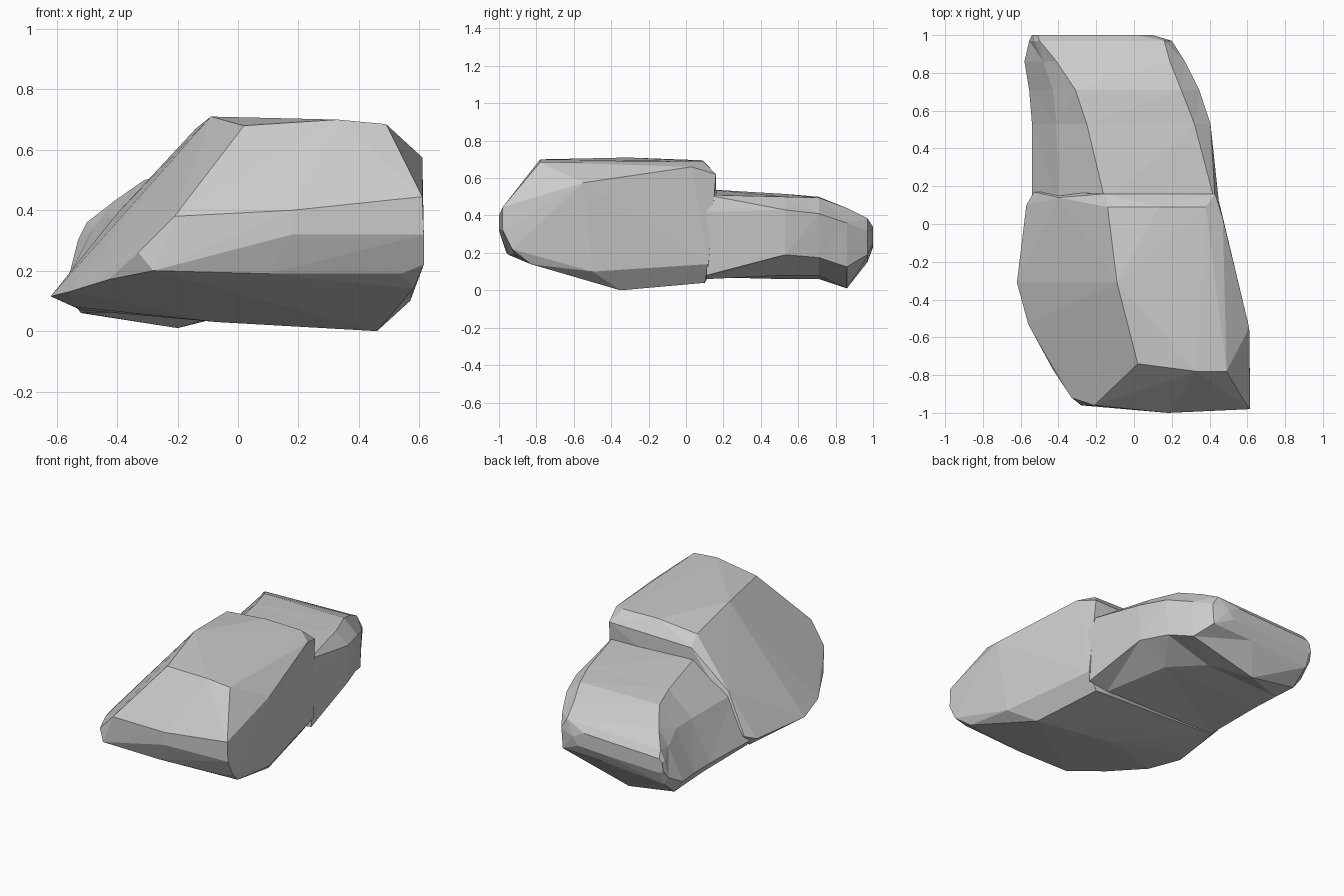
import bpy, bmesh


def finish(name, bm):
    bmesh.ops.recalc_face_normals(bm, faces=bm.faces)
    mesh = bpy.data.meshes.new(name)
    bm.to_mesh(mesh)
    bm.free()
    bpy.context.collection.objects.link(bpy.data.objects.new(name, mesh))


def hull(name, points):
    bm = bmesh.new()
    for p in points:
        bm.verts.new(p)
    res = bmesh.ops.convex_hull(bm, input=bm.verts)
    junk = {g for g in res["geom_interior"] + res["geom_unused"] if isinstance(g, bmesh.types.BMVert)}
    bmesh.ops.delete(bm, geom=list(junk), context='VERTS')
    finish(name, bm)


def loft(name, rings):
    bm = bmesh.new()
    loops = [[bm.verts.new((x, y, z)) for x, z in ring] for y, ring in rings]
    n = len(loops[0])
    for a, b in zip(loops, loops[1:]):
        for i in range(n):
            bm.faces.new((a[i], a[(i + 1) % n], b[(i + 1) % n], b[i]))
    bm.faces.new(loops[0])
    bm.faces.new(loops[-1])
    bmesh.ops.triangulate(bm, faces=bm.faces)
    finish(name, bm)


# Large front boulder: faceted convex block, sloping to the left
hull("front_boulder", [
    # top
    (0.02, -0.74, 0.68), (0.33, -0.78, 0.70), (0.49, -0.78, 0.685),
    (-0.09, -0.31, 0.71), (-0.14, 0.09, 0.67), (0.13, 0.09, 0.695),
    (0.38, 0.09, 0.69), (0.47, 0.03, 0.66), (0.61, -0.55, 0.575),
    # front face
    (-0.21, -0.96, 0.38), (0.18, -1.0, 0.40), (0.61, -0.98, 0.445),
    (0.18, -1.0, 0.32), (0.615, -0.98, 0.32), (-0.33, -0.92, 0.26),
    (-0.28, -0.96, 0.20), (0.10, -0.95, 0.19), (0.54, -0.92, 0.19),
    (0.615, -0.93, 0.22),
    # left edge
    (-0.43, -0.77, 0.17), (-0.56, -0.53, 0.13), (-0.62, -0.31, 0.115),
    (-0.57, 0.10, 0.12), (-0.40, 0.14, 0.39),
    # underside
    (0.58, -0.83, 0.14), (0.57, -0.50, 0.10), (0.46, -0.35, 0.0),
    (-0.07, -0.30, 0.03), (-0.54, -0.20, 0.08),
    (-0.52, 0.10, 0.07), (0.38, 0.10, 0.04),
    # back face at the step
    (-0.15, 0.16, 0.61), (0.43, 0.16, 0.62), (0.45, 0.12, 0.14),
    (-0.53, 0.17, 0.15),
])

# Lower rear boulder with a hollowed underside
loft("rear_boulder", [
    (0.11, [(-.54, .11), (-.40, .36), (-.15, .54), (.43, .51), (.45, .42), (.44, .08), (.30, .06), (-.51, .07)]),
    (0.53, [(-.54, .12), (-.41, .37), (-.25, .515), (.32, .50), (.405, .43), (.40, .19), (.20, .08), (-.50, .06)]),
    (0.71, [(-.555, .13), (-.43, .38), (-.31, .50), (.25, .495), (.345, .41), (.33, .175), (.02, .08), (-.51, .06)]),
    (0.86, [(-.58, .14), (-.48, .34), (-.41, .43), (.19, .44), (.27, .36), (.26, .125), (-.20, .01), (-.52, .06)]),
    (0.97, [(-.555, .20), (-.53, .30), (-.50, .36), (.16, .385), (.20, .32), (.19, .19), (-.10, .18), (-.52, .15)]),
    (1.0, [(-.54, .25), (-.53, .30), (-.51, .32), (.02, .34), (.10, .30), (.06, .25), (-.15, .24), (-.52, .23)]),
])
